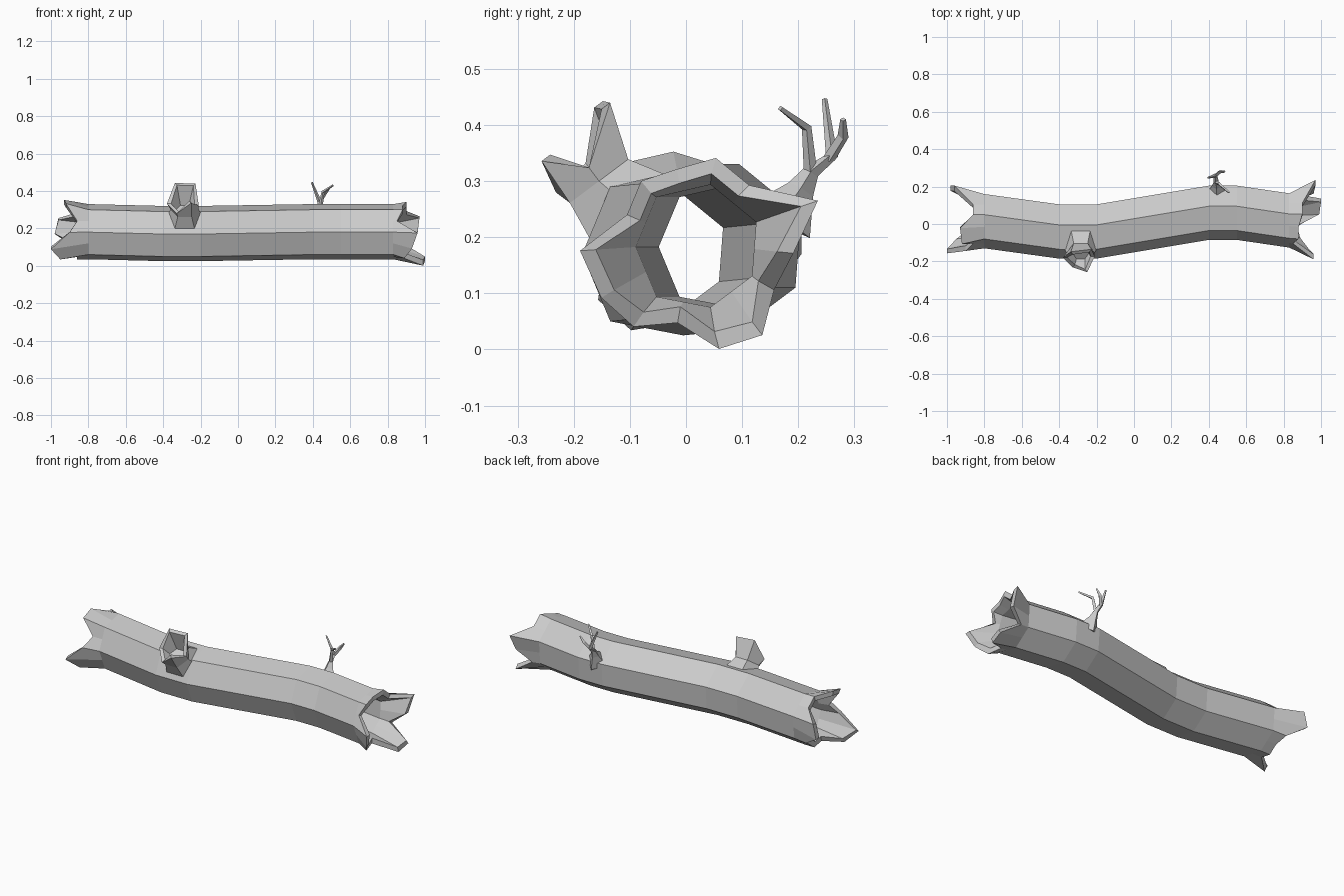
import bpy, bmesh
from math import cos, sin, tau
from mathutils import Vector

if "Cube" in bpy.data.objects:
    bpy.data.objects.remove(bpy.data.objects["Cube"])

wood = bpy.data.materials.new("pale_grey_wood")
wood.use_nodes = True
wood.diffuse_color = (0.6, 0.6, 0.6, 1)
wood.node_tree.nodes["Principled BSDF"].inputs["Base Color"].default_value = (0.6, 0.6, 0.6, 1)


def loft(bm, rings, loop=False, caps=False):
    """Skin rings of equal point count; loop joins the last ring to the first."""
    rows = [[bm.verts.new(p) for p in ring] for ring in rings]
    n = len(rows[0])
    pairs = list(zip(rows, rows[1:]))
    if loop:
        pairs.append((rows[-1], rows[0]))
    for a, b in pairs:
        for i in range(n):
            j = (i + 1) % n
            bm.faces.new((a[i], a[j], b[j], b[i]))
    if caps:
        bm.faces.new(rows[0][::-1])
        bm.faces.new(rows[-1])


def finish(bm, name):
    bmesh.ops.recalc_face_normals(bm, faces=bm.faces)
    mesh = bpy.data.meshes.new(name)
    bm.to_mesh(mesh)
    bm.free()
    mesh.materials.append(wood)
    ob = bpy.data.objects.new(name, mesh)
    bpy.context.collection.objects.link(ob)
    return ob


# Log cross-section: seven corners (y, z), with a midpoint on every side
corners = [Vector(p) for p in ((-.08, .30), (.05, .33), (.16, .24), (.15, .11),
                               (.05, .035), (-.08, .06), (-.13, .18))]
profile = []
for i, c in enumerate(corners):
    profile += [c, (c + corners[(i + 1) % 7]) / 2]
centre = Vector((.01, .19))


def log_ring(xs, scales, dy=0, dz=0):
    ring = []
    for p, x, s in zip(profile, xs, scales):
        q = centre + (p - centre) * s
        ring.append((x, q.x + dy, q.y + dz))
    return ring


# Bends along the log: x, sideways shift, height shift
bends = [(-.8, 0, 0), (-.4, -.055, -.01), (-.2, -.055, -.01),
         (.4, .045, 0), (.55, .045, 0), (.83, .004, 0)]

# Splintered ends: reach and flare of each profile point
left_x = [-.92, -.93, -.86, -.86, -.96, -.98, -.88, -.86, -.86, -.86, -.95, -1, -.9, -.86]
left_s = [1.3, 1.3, 1, 1, 1.3, 1.35, 1.05, 1, 1, 1, 1.2, 1.45, 1.1, 1]
right_x = [.88, .88, .9, .9, .97, .96, .88, 1, .99, .87, .89, .93, .96, .85]
right_s = [1, 1.05, 1.08, 1.08, 1.5, 1.25, 1.05, 1.4, 1.22, 1, 1.15, 1.4, 1.42, 1]

wall = .26
outer = [log_ring([x] * 14, [1] * 14, dy, dz) for x, dy, dz in bends]
inner = [log_ring([x] * 14, [1 - wall] * 14, dy, dz) for x, dy, dz in bends]
left_out = log_ring(left_x, left_s)
left_in = log_ring(left_x, [s - .2 for s in left_s])
right_out = log_ring(right_x, right_s)
right_in = log_ring(right_x, [s - .2 for s in right_s])

bm = bmesh.new()
loft(bm, [left_out, *outer, right_out, right_in, *inner[::-1], left_in], loop=True)
finish(bm, "hollow_log")

# Broken branch stub: a leaning, flared cup with a jagged rim
axis, side, back = Vector((0, -.6, .8)), Vector((1, 0, 0)), Vector((0, .8, .6))


def stub_ring(origin, radii, rise):
    return [Vector(origin) + axis * h
            + (side * cos(tau * i / 6) + back * sin(tau * i / 6)) * r
            for i, (r, h) in enumerate(zip(radii, rise))]


base, neck = (-.285, -.09, .245), (-.285, -.155, .30)
flat = [0] * 6
rim_r = [.075, .115, .105, .095, .085, .07]
rim_h = [.03, .10, .11, .04, .03, .09]
bm = bmesh.new()
loft(bm, [stub_ring(base, [.11] * 6, flat),
          stub_ring(neck, [.075] * 6, flat),
          stub_ring(neck, rim_r, rim_h),
          stub_ring(neck, [r - .022 for r in rim_r], rim_h),
          stub_ring(neck, [.045] * 6, flat)])
bmesh.ops.holes_fill(bm, edges=[e for e in bm.edges if e.is_boundary
                                and e.verts[0].co.z + e.verts[1].co.y > .05
                                and (e.verts[0].co - Vector(neck)).length < .05])
finish(bm, "broken_branch_stub")


# Twig: tapering four-sided shoots
def shoot(bm, path, radii):
    pts = [Vector(p) for p in path]
    rings = []
    for i, p in enumerate(pts):
        d = (pts[min(i + 1, len(pts) - 1)] - pts[max(i - 1, 0)]).normalized()
        u = d.cross(Vector((0, 1, 0))).normalized()
        v = d.cross(u)
        rings.append([p + (u * cos(tau * k / 4) + v * sin(tau * k / 4)) * radii[i]
                      for k in range(4)])
    loft(bm, rings, caps=True)


fork = (.44, .222, .315)
bm = bmesh.new()
shoot(bm, [(.45, .17, .23), (.442, .205, .285), fork], [.06, .025, .015])
shoot(bm, [fork, (.435, .26, .345), (.395, .247, .446)], [.014, .011, .005])
shoot(bm, [fork, (.455, .215, .395), (.508, .168, .43)], [.012, .009, .005])
shoot(bm, [(.435, .255, .34), (.46, .28, .38), (.485, .28, .41)], [.011, .01, .005])
finish(bm, "forked_twig")
